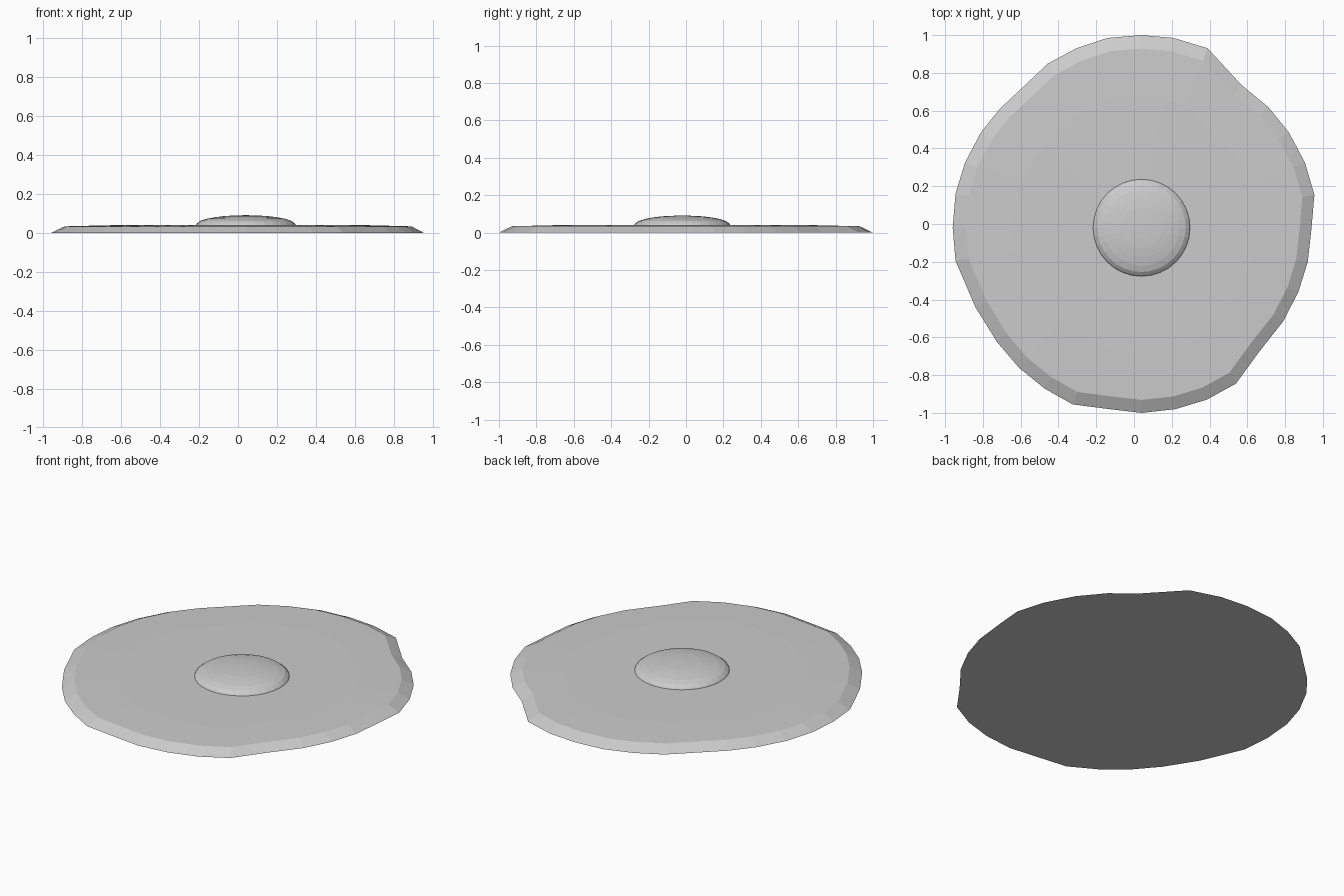
import bpy
import bmesh
from math import sin, cos, pi
from mathutils import Vector

default_cube = bpy.data.objects.get("Cube")
if default_cube:
    bpy.data.objects.remove(default_cube, do_unlink=True)

grey = bpy.data.materials.new("plain_grey")
grey.use_nodes = True
grey_colour = (0.6, 0.6, 0.6, 1)
grey.diffuse_color = grey_colour
grey.node_tree.nodes["Principled BSDF"].inputs["Base Color"].default_value = grey_colour


def stacked_disc(name, outline, centre, profile):
    """Stack scaled copies of an outline, bridge them and cap both ends."""
    bm = bmesh.new()
    rings = []
    for scale, height in profile:
        ring = []
        for point in outline:
            place = centre + (Vector(point) - centre) * scale
            ring.append(bm.verts.new((place.x, place.y, height)))
        rings.append(ring)
    count = len(outline)
    for lower, upper in zip(rings, rings[1:]):
        for i in range(count):
            j = (i + 1) % count
            bm.faces.new((lower[i], lower[j], upper[j], upper[i]))
    bm.faces.new(rings[0])
    bm.faces.new(rings[-1])
    bmesh.ops.recalc_face_normals(bm, faces=bm.faces)
    mesh = bpy.data.meshes.new(name)
    bm.to_mesh(mesh)
    bm.free()
    mesh.materials.append(grey)
    obj = bpy.data.objects.new(name, mesh)
    bpy.context.collection.objects.link(obj)
    return obj


centre = Vector((0.04, -0.02))

# Irregular flat base with a bevelled rim, outline running clockwise from the back
base_outline = [
    (.04, 1), (.21, .985), (.39, .93), (.57, .735), (.71, .62), (.82, .485),
    (.905, .325), (.955, .155), (.94, -.02), (.92, -.2), (.87, -.36),
    (.79, -.515), (.66, -.68), (.54, -.845), (.385, -.93), (.22, -.98),
    (.04, -1), (-.13, -.98), (-.325, -.955), (-.475, -.87), (-.61, -.76),
    (-.725, -.625), (-.84, -.44), (-.945, -.195), (-.96, -.02), (-.945, .16),
    (-.895, .325), (-.81, .485), (-.71, .61), (-.455, .85), (-.305, .93),
    (-.14, .985),
]
stacked_disc("egg_white", base_outline, centre,
             [(1, 0), (.93, .034), (.68, .04), (.2, .041)])

# Low round dome in the middle
segments = 32
yolk_radius = 0.26
yolk_outline = []
for i in range(segments):
    angle = 2 * pi * i / segments
    yolk_outline.append((centre.x + yolk_radius * cos(angle),
                         centre.y + yolk_radius * sin(angle)))
stacked_disc("yolk", yolk_outline, centre,
             [(1, .036), (.97, .048), (.9, .062), (.77, .073),
              (.6, .081), (.42, .087), (.2, .09), (.05, .091)])
